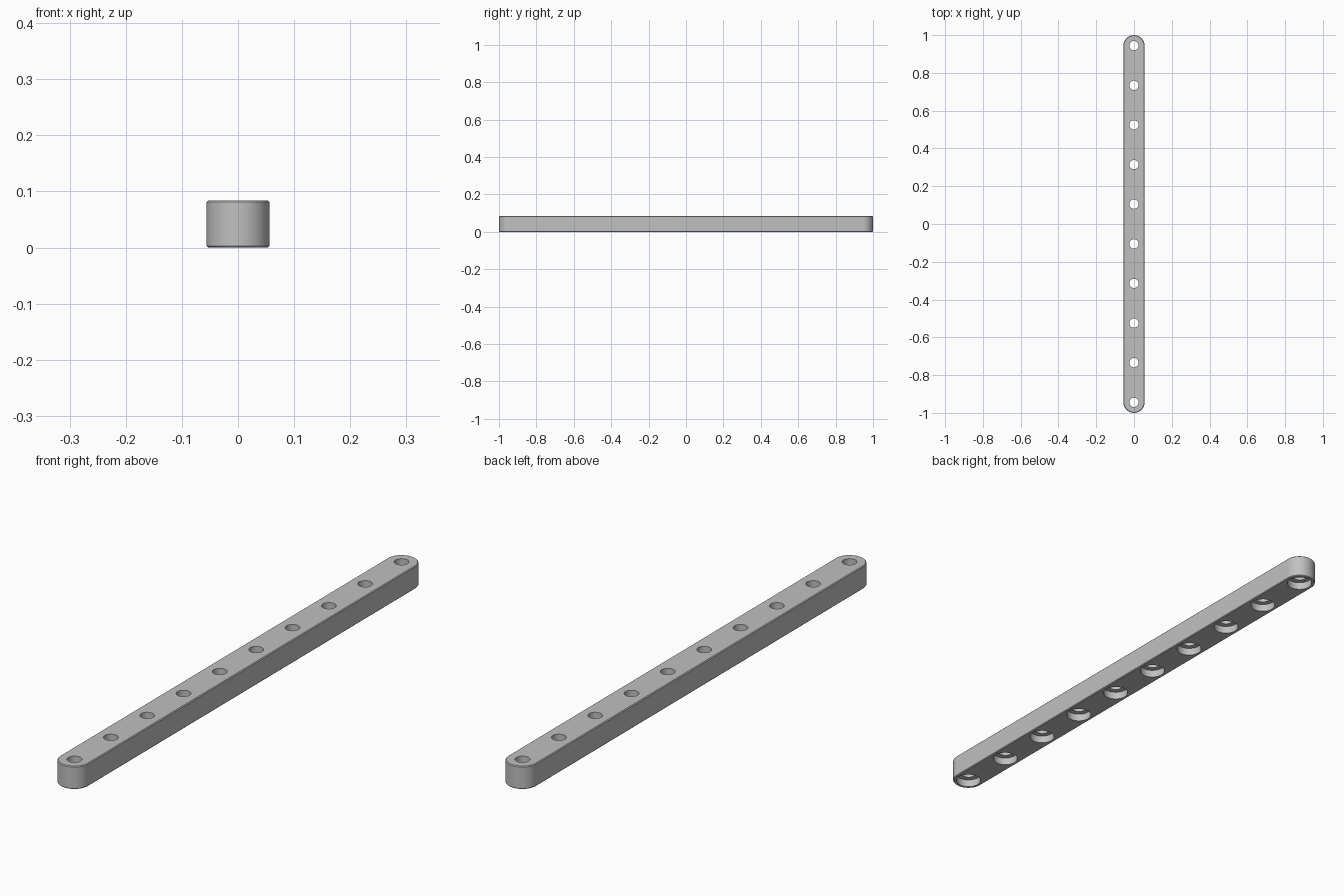
import bpy, bmesh, math

# Remove the default cube only
if "Cube" in bpy.data.objects:
    bpy.data.objects.remove(bpy.data.objects["Cube"], do_unlink=True)

UNIT = 2 / 143          # one millimetre of the 143 mm bar
HOLES = 10
PITCH = 15 * UNIT
HALF = PITCH * (HOLES - 1) / 2
RADIUS = 4 * UNIT
HEIGHT = 6 * UNIT
EDGE = 0.2 * UNIT       # softened outer edge
HOLE_R = 1.75 * UNIT
SINK_R = 3.15 * UNIT
SINK_DEPTH = 2 * UNIT
STEPS = 32              # segments per half circle


def outline(radius, half):
    """Circle split in two and pulled apart along y by half."""
    points = []
    for side in (1, -1):
        for i in range(STEPS + (1 if half else 0)):
            a = math.pi * i / STEPS
            points.append((side * radius * math.cos(a),
                           side * (radius * math.sin(a) + half)))
    return points


def loft(bm, levels, half=0, y=0):
    """Closed solid through stacked outlines given as (radius, z)."""
    rings = [[bm.verts.new((px, py + y, z)) for px, py in outline(r, half)]
             for r, z in levels]
    bm.faces.new(rings[0][::-1])
    bm.faces.new(rings[-1])
    n = len(rings[0])
    for low, high in zip(rings, rings[1:]):
        for i in range(n):
            j = (i + 1) % n
            bm.faces.new((low[i], low[j], high[j], high[i]))


def make_object(name, bm):
    bmesh.ops.recalc_face_normals(bm, faces=bm.faces[:])
    mesh = bpy.data.meshes.new(name)
    bm.to_mesh(mesh)
    bm.free()
    obj = bpy.data.objects.new(name, mesh)
    bpy.context.collection.objects.link(obj)
    return obj


# Round-ended bar with softened top and bottom edges
bm = bmesh.new()
loft(bm, [(RADIUS - EDGE, 0), (RADIUS, EDGE),
          (RADIUS, HEIGHT - EDGE), (RADIUS - EDGE, HEIGHT)], HALF)
bar = make_object("perforated_bar", bm)

# Stepped hole cutters: wide recess below, narrow bore above
bm = bmesh.new()
for k in range(HOLES):
    loft(bm, [(SINK_R, -HEIGHT), (SINK_R, SINK_DEPTH),
              (HOLE_R, SINK_DEPTH), (HOLE_R, 2 * HEIGHT)],
         y=k * PITCH - HALF)
cutter = make_object("hole_cutter", bm)
cutter.hide_render = True

# Grey finish
grey = bpy.data.materials.new("grey")
grey.use_nodes = True
color = (0.53, 0.53, 0.53, 1)
grey.diffuse_color = color
grey.node_tree.nodes["Principled BSDF"].inputs["Base Color"].default_value = color
bar.data.materials.append(grey)
cutter.data.materials.append(grey)

# Cut the holes and drop the cutter
cut = bar.modifiers.new("holes", 'BOOLEAN')
cut.operation = 'DIFFERENCE'
cut.solver = 'EXACT'
cut.object = cutter
bpy.ops.object.select_all(action='DESELECT')
bar.select_set(True)
bpy.context.view_layer.objects.active = bar
bpy.ops.object.modifier_apply(modifier=cut.name)
bpy.data.objects.remove(cutter, do_unlink=True)
bpy.ops.object.shade_smooth_by_angle(angle=math.radians(30))
